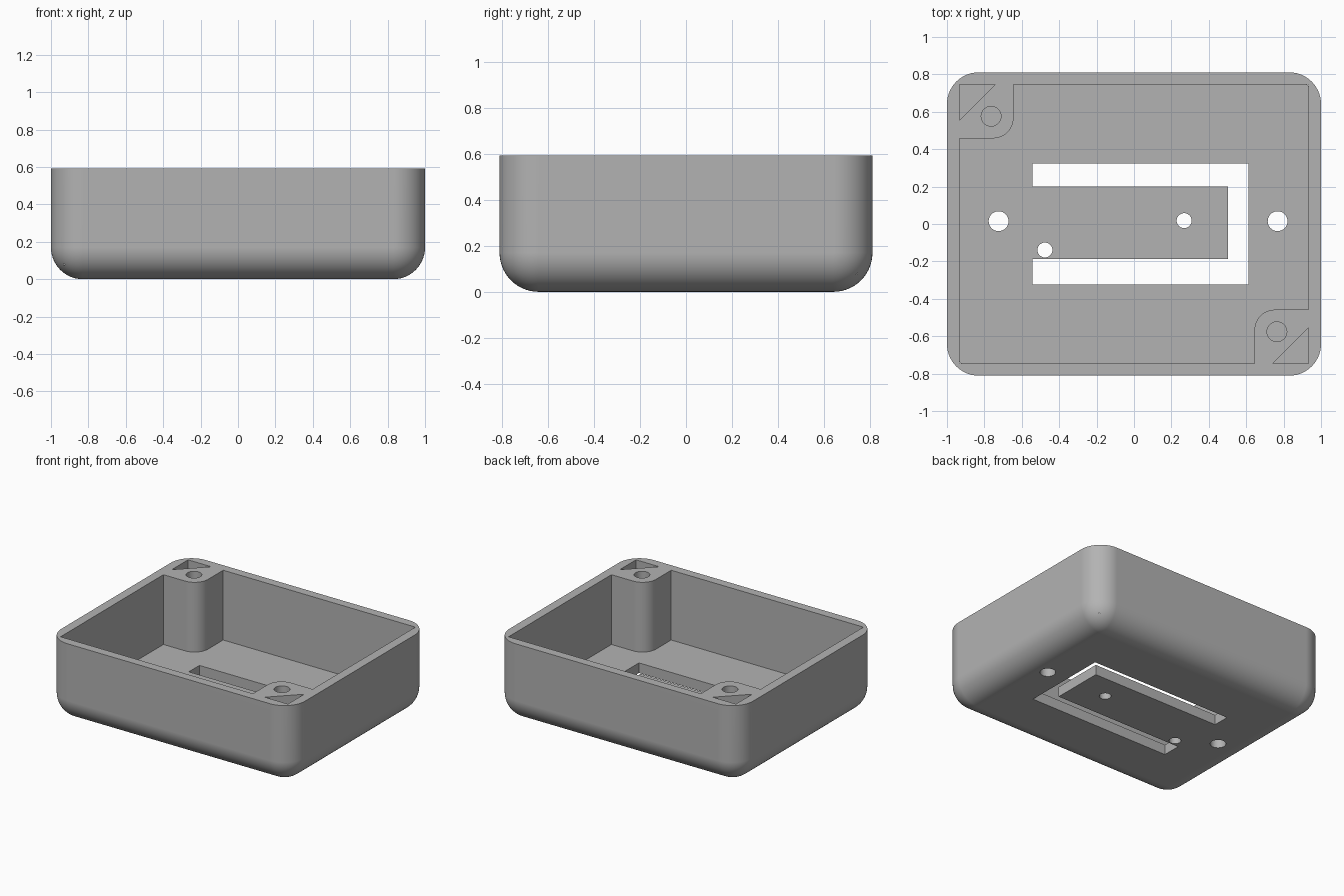
import bpy
import bmesh
import math
from mathutils import Vector

HX, HY, H = 1.0, 0.811, 0.592      # outer half sizes and height
IX, IY, FLOOR = 0.932, 0.746, 0.075  # inner half sizes and floor thickness
R = 0.17                           # outer rounding
POST, POST_R = 0.288, 0.11         # corner post size and its rounding

if "Cube" in bpy.data.objects:
    bpy.data.objects.remove(bpy.data.objects["Cube"])

grey = bpy.data.materials.new("plain grey")
grey.use_nodes = True
colour = (0.45, 0.45, 0.45, 1)
grey.diffuse_color = colour
grey.node_tree.nodes["Principled BSDF"].inputs["Base Color"].default_value = colour


def add_object(name, bm):
    bmesh.ops.recalc_face_normals(bm, faces=bm.faces)
    mesh = bpy.data.meshes.new(name)
    bm.to_mesh(mesh)
    bm.free()
    mesh.materials.append(grey)
    obj = bpy.data.objects.new(name, mesh)
    bpy.context.collection.objects.link(obj)
    return obj


def prism(name, outline, low, high):
    bm = bmesh.new()
    face = bm.faces.new([bm.verts.new((x, y, low)) for x, y in outline])
    top = bmesh.ops.extrude_face_region(bm, geom=[face])
    verts = [v for v in top["geom"] if isinstance(v, bmesh.types.BMVert)]
    bmesh.ops.translate(bm, verts=verts, vec=(0, 0, high - low))
    return add_object(name, bm)


def arc(cx, cy, r, start, end, n):
    angles = [math.radians(start + (end - start) * i / n) for i in range(n + 1)]
    return [(cx + r * math.cos(a), cy + r * math.sin(a)) for a in angles]


def circle(cx, cy, r):
    return arc(cx, cy, r, 0, 360, 40)[:-1]


def turned(points):
    return [(-x, -y) for x, y in points]


# Rounded outer body, open edge kept square
bm = bmesh.new()
bmesh.ops.create_cube(bm, size=1)
for v in bm.verts:
    v.co = Vector((v.co.x * 2 * HX, v.co.y * 2 * HY, (v.co.z + 0.5) * H))
rounded = [e for e in bm.edges if min(v.co.z for v in e.verts) < H / 2
           ]
bmesh.ops.bevel(bm, geom=rounded, offset=R, offset_type='OFFSET',
                segments=14, profile=0.5, affect='EDGES')
shell = add_object("box_shell", bm)

# Cavity outline that leaves two opposite corner posts standing
px, py = -IX + POST, IY - POST
half = [(-IX, -IY), (-IX, py)]
half += arc(px - POST_R, py + POST_R, POST_R, -90, 0, 12)
half += [(px, IY)]
cutters = [prism("cavity_cutter", half + turned(half), FLOOR, H + 0.2)]

# Screw hole and triangular pocket in each post
hole = circle(-0.764, 0.576, 0.053)
pocket = [(-IX, IY), (-IX, IY - 0.19), (-IX + 0.19, IY)]
for outline in (hole, pocket, turned(hole), turned(pocket)):
    cutters.append(prism("post_cutter", outline, 0.2, H + 0.2))

# Slot around the floor tongue
x0, x1, xt, y1 = -0.543, 0.613, 0.503, 0.324
slot = [(x0, -y1), (x1, -y1), (x1, y1), (x0, y1),
        (x0, 0.2), (xt, 0.2), (xt, -0.187), (x0, -0.187)]
cutters.append(prism("slot_cutter", slot, -0.1, 0.2))

# Round holes through the floor
for x, y, r in ((-0.724, 0.015, 0.053), (0.768, 0.015, 0.053),
                (0.268, 0.018, 0.04), (-0.476, -0.139, 0.04)):
    cutters.append(prism("floor_hole_cutter", circle(x, y, r), -0.1, 0.2))

# Carve the body, then drop the cutters
bpy.ops.object.select_all(action='DESELECT')
bpy.context.view_layer.objects.active = shell
shell.select_set(True)
for cutter in cutters:
    cutter.hide_render = True
    mod = shell.modifiers.new("cut", 'BOOLEAN')
    mod.operation = 'DIFFERENCE'
    mod.solver = 'EXACT'
    mod.object = cutter
    bpy.ops.object.modifier_apply(modifier=mod.name)
    bpy.data.objects.remove(cutter)

# Smooth roundings with crisp edges and flat walls
bpy.ops.object.shade_smooth_by_angle(angle=math.radians(30))
weighted = shell.modifiers.new("flat walls", 'WEIGHTED_NORMAL')
weighted.keep_sharp = True
